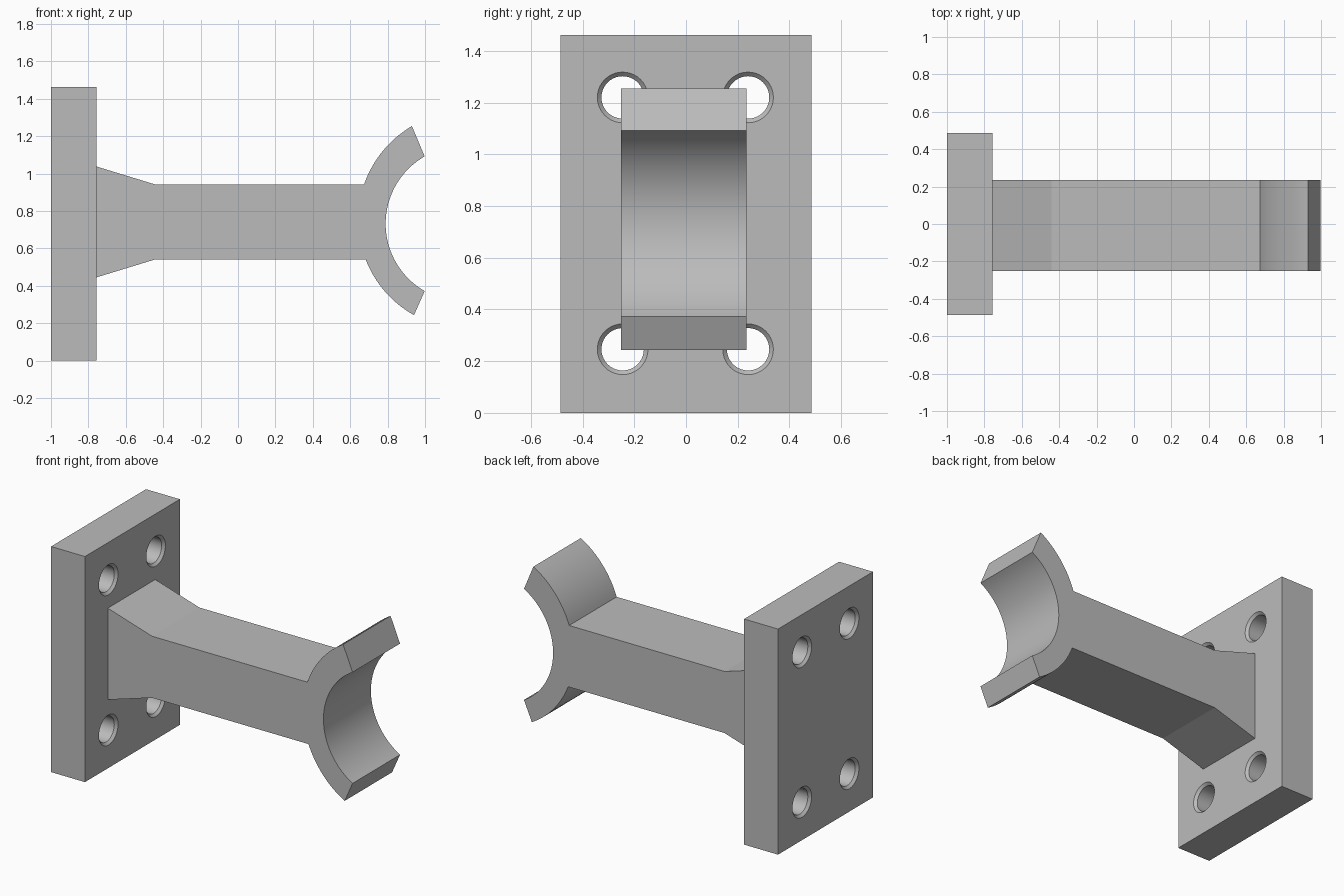
import bpy, bmesh, math
from mathutils import Matrix

cube = bpy.data.objects.get("Cube")
if cube:
    bpy.data.objects.remove(cube, do_unlink=True)

# Single plain grey
grey = bpy.data.materials.new("plain_grey")
grey.use_nodes = True
colour = (0.5, 0.5, 0.5, 1.0)
grey.diffuse_color = colour
grey.node_tree.nodes["Principled BSDF"].inputs["Base Color"].default_value = colour


def make_object(name, bm):
    bmesh.ops.recalc_face_normals(bm, faces=bm.faces)
    mesh = bpy.data.meshes.new(name)
    bm.to_mesh(mesh)
    bm.free()
    mesh.materials.append(grey)
    obj = bpy.data.objects.new(name, mesh)
    bpy.context.collection.objects.link(obj)
    return obj


def activate(obj):
    bpy.ops.object.select_all(action='DESELECT')
    obj.select_set(True)
    bpy.context.view_layer.objects.active = obj


def extrude_profile(name, points, y0, y1):
    bm = bmesh.new()
    face = bm.faces.new([bm.verts.new((x, y0, z)) for x, z in points])
    ext = bmesh.ops.extrude_face_region(bm, geom=[face])
    verts = [g for g in ext["geom"] if isinstance(g, bmesh.types.BMVert)]
    bmesh.ops.translate(bm, verts=verts, vec=(0, y1 - y0, 0))
    return make_object(name, bm)


def arc(centre, start, end, steps):
    """Points on a circle facing -x, between two end points."""
    cx, cz = centre
    ends = [math.atan2(z - cz, cx - x) for x, z in (start, end)]
    radius = math.hypot(start[0] - cx, start[1] - cz)
    angles = [ends[0] + (ends[1] - ends[0]) * i / steps for i in range(steps + 1)]
    return [(cx - radius * math.cos(a), cz + radius * math.sin(a)) for a in angles]


PLATE_BACK, PLATE_FRONT, HEIGHT, HALF_WIDTH = -1.0, -0.757, 1.462, 0.486

# Mounting plate
plate = extrude_profile("mounting_plate",
                        [(PLATE_BACK, 0), (PLATE_FRONT, 0),
                         (PLATE_FRONT, HEIGHT), (PLATE_BACK, HEIGHT)],
                        -HALF_WIDTH, HALF_WIDTH)

# Four bolt holes, chamfered at both faces
rim, bore, chamfer, over = 0.098, 0.082, 0.016, 0.02
stations = [(PLATE_BACK - over, rim + over), (PLATE_BACK + chamfer, bore),
            (PLATE_FRONT - chamfer, bore), (PLATE_FRONT + over, rim + over)]
bm = bmesh.new()
SIDES = 40
for y in (-0.245, 0.24):
    for z in (0.246, 1.22):
        rings = []
        for x, r in stations:
            rings.append([bm.verts.new((x, y + r * math.cos(math.tau * i / SIDES),
                                        z + r * math.sin(math.tau * i / SIDES)))
                          for i in range(SIDES)])
        for a, b in zip(rings, rings[1:]):
            for i in range(SIDES):
                j = (i + 1) % SIDES
                bm.faces.new((a[i], a[j], b[j], b[i]))
        bm.faces.new(rings[0])
        bm.faces.new(rings[-1])
cutter = make_object("bolt_hole_cutter", bm)
cutter.hide_render = True
mod = plate.modifiers.new("bolt_holes", 'BOOLEAN')
mod.operation = 'DIFFERENCE'
mod.solver = 'EXACT'
mod.object = cutter
activate(plate)
bpy.ops.object.modifier_apply(modifier=mod.name)
bpy.data.objects.remove(cutter, do_unlink=True)

# Flared arm ending in a curved cradle
outer, inner = (1.225, 0.751), (1.204, 0.732)
profile = [(PLATE_FRONT, 0.445), (-0.44, 0.542)]
profile += arc(outer, (0.682, 0.542), (0.941, 0.243), 16)
profile += arc(inner, (0.998, 0.372), (0.998, 1.092), 40)
profile += arc(outer, (0.93, 1.254), (0.674, 0.941), 16)
profile += [(-0.44, 0.941), (PLATE_FRONT, 1.038)]
arm = extrude_profile("arm_and_cradle", profile, -0.252, 0.234)

for obj in (plate, arm):
    activate(obj)
    bpy.ops.object.shade_smooth_by_angle(angle=math.radians(14))
